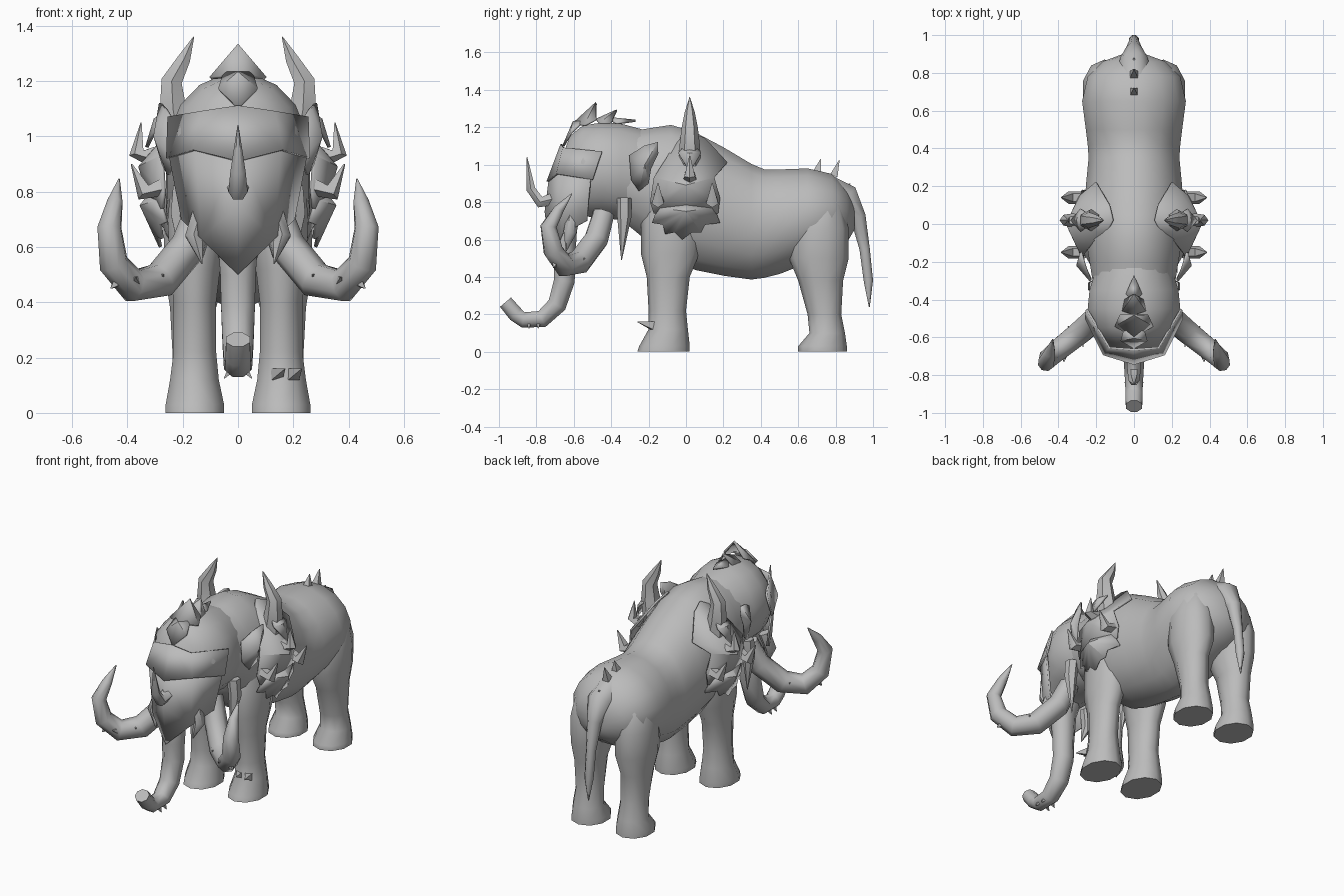
import bpy
import bmesh
from math import cos, sin, pi
from mathutils import Vector

default_cube = bpy.data.objects.get("Cube")
if default_cube:
    bpy.data.objects.remove(default_cube, do_unlink=True)

stone = bpy.data.materials.new("stone_grey")
stone.use_nodes = True
stone.diffuse_color = (.5, .5, .5, 1)
stone.node_tree.nodes["Principled BSDF"].inputs["Base Color"].default_value = (.5, .5, .5, 1)

X, Y, Z = Vector((1, 0, 0)), Vector((0, 1, 0)), Vector((0, 0, 1))


def finish(name, bm, mirror=False, thickness=0, angle=.7):
    """Turn a bmesh into a shaded object, optionally mirrored and thickened."""
    bmesh.ops.recalc_face_normals(bm, faces=bm.faces)
    mesh = bpy.data.meshes.new(name)
    bm.to_mesh(mesh)
    bm.free()
    mesh.materials.append(stone)
    part = bpy.data.objects.new(name, mesh)
    bpy.context.collection.objects.link(part)
    if mirror:
        part.modifiers.new("Mirror", "MIRROR")
    if thickness:
        solid = part.modifiers.new("Solidify", "SOLIDIFY")
        solid.thickness = thickness
        solid.offset = 0
    bpy.ops.object.select_all(action="DESELECT")
    part.select_set(True)
    bpy.context.view_layer.objects.active = part
    bpy.ops.object.shade_smooth_by_angle(angle=angle)
    return part


def loft(name, rings, sides, mirror=False):
    """Skin a list of (centre, first half axis, second half axis) ellipses."""
    bm = bmesh.new()
    loops = []
    for centre, first, second in rings:
        turns = [2 * pi * (i + .5) / sides for i in range(sides)]
        loops.append([bm.verts.new(centre + first * cos(t) + second * sin(t)) for t in turns])
    for low, high in zip(loops, loops[1:]):
        for i in range(sides):
            j = (i + 1) % sides
            bm.faces.new((low[i], low[j], high[j], high[i]))
    bm.faces.new(loops[0])
    bm.faces.new(loops[-1])
    return finish(name, bm, mirror, angle=1)


def trunk_loft(name, profile):
    """Loft along y from (y, top, bottom, half width) sections."""
    rings = [(Vector((0, y, (top + low) / 2)), X * w, Z * (top - low) / 2)
             for y, top, low, w in profile]
    return loft(name, rings, 16)


def leg(name, profile):
    """Loft along z from (z, front, back, inner, outer) sections, mirrored."""
    rings = [(Vector(((inner + outer) / 2, (front + back) / 2, z)),
              X * (outer - inner) / 2, Y * (back - front) / 2)
             for z, front, back, inner, outer in profile]
    return loft(name, rings, 10, True)


def tube(name, path, sides=8, ref=X, mirror=False, squash=1):
    """Sweep a ring along (x, y, z, radius) points."""
    points = [Vector(p[:3]) for p in path]
    rings = []
    for i, point in enumerate(points):
        along = points[min(i + 1, len(points) - 1)] - points[max(i - 1, 0)]
        side = along.cross(ref).normalized()
        up = side.cross(along).normalized()
        rings.append((point, side * path[i][3], up * path[i][3] * squash))
    return loft(name, rings, sides, mirror)


def spike(name, base, tip, radius, mirror=False):
    """Four-sided spike."""
    direction = Vector(tip) - Vector(base)
    ref = min((X, Y, Z), key=lambda axis: abs(direction.dot(axis)))
    return tube(name, [(*base, radius), (*tip, .002)], 4, ref, mirror)


def plate(name, points, faces):
    """Thin mirrored plate."""
    bm = bmesh.new()
    verts = [bm.verts.new(p) for p in points]
    for face in faces:
        bm.faces.new([verts[i] for i in face])
    return finish(name, bm, True, .012, angle=.5)


def fan(name, outline, centre):
    """Domed plate: outline joined to a raised centre."""
    count = len(outline)
    faces = [(i, (i + 1) % count, count) for i in range(count)]
    return plate(name, outline + [centre], faces)


# Body and head
trunk_loft("body", [
    (-.32, 1.18, .68, .22), (-.2, 1.2, .58, .24), (-.08, 1.22, .48, .26),
    (.05, 1.18, .43, .265), (.2, 1.1, .4, .26), (.35, 1.01, .38, .245),
    (.42, .98, .39, .25), (.5, .98, .41, .26), (.65, .985, .47, .28),
    (.78, .955, .52, .25), (.86, .87, .58, .17), (.9, .8, .65, .06)])
trunk_loft("head", [
    (-.22, 1.19, .68, .2), (-.35, 1.225, .7, .24), (-.45, 1.23, .71, .25),
    (-.55, 1.215, .72, .22), (-.62, 1.16, .7, .17), (-.67, 1.02, .68, .11),
    (-.7, .92, .7, .06)])

# Legs
leg("front_leg", [
    (0, -.26, .02, .045, .267), (.03, -.25, .02, .045, .267), (.12, -.2, .01, .065, .25),
    (.22, -.2, 0, .075, .237), (.4, -.21, .02, .075, .237), (.52, -.24, .07, .06, .25),
    (.7, -.24, .1, .03, .26), (.9, -.18, .1, .05, .24)])
leg("rear_leg", [
    (0, .6, .86, .045, .267), (.03, .6, .86, .045, .267), (.1, .66, .85, .065, .25),
    (.2, .65, .83, .075, .24), (.38, .6, .84, .075, .25), (.5, .55, .87, .04, .27),
    (.66, .55, .87, .04, .275), (.78, .6, .84, .05, .25), (.88, .68, .78, .08, .18)])

# Trunk, tail and tusks
tube("trunk", [
    (0, -.58, .85, .09), (0, -.65, .68, .075), (0, -.65, .5, .063), (0, -.65, .38, .06),
    (0, -.69, .25, .055), (0, -.77, .175, .05), (0, -.87, .17, .045), (0, -.91, .2, .045),
    (0, -.965, .265, .042)], squash=1.1)
tube("tail", [
    (0, .74, .86, .1), (0, .86, .82, .08), (0, .92, .72, .045), (0, .955, .55, .03),
    (0, .975, .38, .027), (0, .98, .24, .003)])
tube("tusk", [
    (.13, -.44, .74, .06), (.18, -.48, .6, .067), (.28, -.57, .48, .067),
    (.38, -.65, .46, .062), (.45, -.71, .54, .055), (.465, -.735, .67, .045),
    (.445, -.68, .76, .03), (.43, -.61, .845, .003)], 8, Vector((.6, .8, 0)), True)

# Ears
fan("ear", [
    (.23, -.3, 1.05), (.26, -.22, 1.1), (.28, -.15, 1.12), (.28, -.15, 1.06),
    (.27, -.19, .98), (.27, -.2, .9), (.25, -.25, .86), (.23, -.29, .92)],
    (.3, -.22, 1))

# Face armour
plate("brow_band", [
    (0, -.665, 1.11), (.13, -.655, 1.09), (.25, -.45, 1.07),
    (.255, -.5, .92), (.16, -.69, .95), (0, -.74, .91)],
    [(0, 1, 4, 5), (1, 2, 3, 4)])
plate("face_mask", [
    (0, -.725, .95), (.15, -.675, .96), (.245, -.51, .93), (.2, -.53, .7),
    (.13, -.66, .63), (0, -.72, .5), (0, -.75, .75)],
    [(0, 1, 4, 6), (1, 2, 3, 4), (6, 4, 5)])
tube("face_horn", [
    (0, -.7, .82, .04), (0, -.78, .8, .035), (0, -.83, .87, .028), (0, -.85, 1.04, .002)],
    6, X)

# Crest plates on top of the head
plate("crest_front", [
    (0, -.655, 1.1), (.07, -.615, 1.17), (.05, -.55, 1.23), (0, -.6, 1.23)],
    [(0, 1, 3), (1, 2, 3)])
plate("crest_peak", [
    (0, -.6, 1.22), (.1, -.54, 1.21), (.07, -.48, 1.24), (0, -.48, 1.33)],
    [(0, 1, 3), (1, 2, 3)])
plate("crest_middle", [
    (0, -.48, 1.24), (.06, -.46, 1.22), (.045, -.4, 1.22), (0, -.37, 1.29)],
    [(0, 1, 3), (1, 2, 3)])
plate("crest_rear", [
    (0, -.42, 1.25), (.04, -.37, 1.22), (0, -.27, 1.235)],
    [(0, 1, 2)])


# Shoulder armour: outlines hug the flank
def on_flank(outline):
    return [(.31 - .9 * max(0, z - .95) - .2 * max(0, .75 - z) - .4 * max(0, abs(y) - .08), y, z)
            for y, z in outline]


fan("shoulder_plate", on_flank([
    (-.19, .8), (-.17, .93), (-.1, 1.04), (-.05, 1.13), (.02, 1.17), (.1, 1.14),
    (.22, 1.01), (.15, .93), (.18, .82), (.17, .74), (0, .72), (-.17, .74)]),
    (.355, .0, .89))
fan("shoulder_frill", on_flank([
    (-.18, .69), (-.15, .77), (0, .8), (.15, .77), (.18, .69), (.1, .68), (.08, .64)]
    + [(.03, .64), (-.02, .6), (-.06, .64), (-.11, .63), (-.12, .68)]),
    (.35, 0, .75))
tube("shoulder_horn", [
    (.22, .02, 1.0, .06), (.235, .02, 1.1, .055), (.24, .02, 1.2, .043),
    (.195, .02, 1.28, .027), (.16, .02, 1.36, .002)], 6, Y, True)
fan("horn_base", [
    (.28, -.04, 1.06), (.2, .02, 1.13), (.28, .08, 1.06), (.33, .02, .96)],
    (.3, .02, 1.06))
for side_y in (-.15, .14):
    tube("shoulder_spike", [
        (.27, side_y, .82, .035), (.34, side_y, .8, .035), (.385, side_y, .9, .003)],
        5, Y, True)
tube("shoulder_thorn", [
    (.31, .02, .93, .04), (.365, .02, .94, .03), (.35, .02, 1.05, .002)], 5, Y, True)

# Hanging neck and cheek fangs
tube("neck_fang", [
    (.2, -.33, .82, .04), (.21, -.33, .72, .038), (.19, -.345, .49, .002)],
    6, Y, True)
tube("cheek_fang", [
    (.13, -.6, .74, .035), (.16, -.62, .64, .035), (.13, -.64, .54, .003)],
    6, Y, True)

# Small spikes on rump, tusks, trunk and one foot
for base, tip in (((0, .7, .96), (0, .72, 1.03)), ((0, .79, .94), (0, .82, 1.025)),
                  ((0, .84, .87), (0, .88, .9))):
    spike("rump_spike", base, tip, .03)
for base, tip in (((.28, -.61, .49), (.27, -.65, .5)), ((.37, -.7, .48), (.37, -.73, .49)),
                  ((.44, -.7, .47), (.46, -.71, .45)), ((.33, -.57, .48), (.35, -.54, .5))):
    spike("tusk_spike", base, tip, .02, True)
for y in (-.84, -.79):
    spike("trunk_spike", (.03, y, .15), (.05, y, .125), .015, True)
for x in (.14, .2):
    spike("foot_spike", (x, -.18, .14), (x + .03, -.26, .16), .03)
